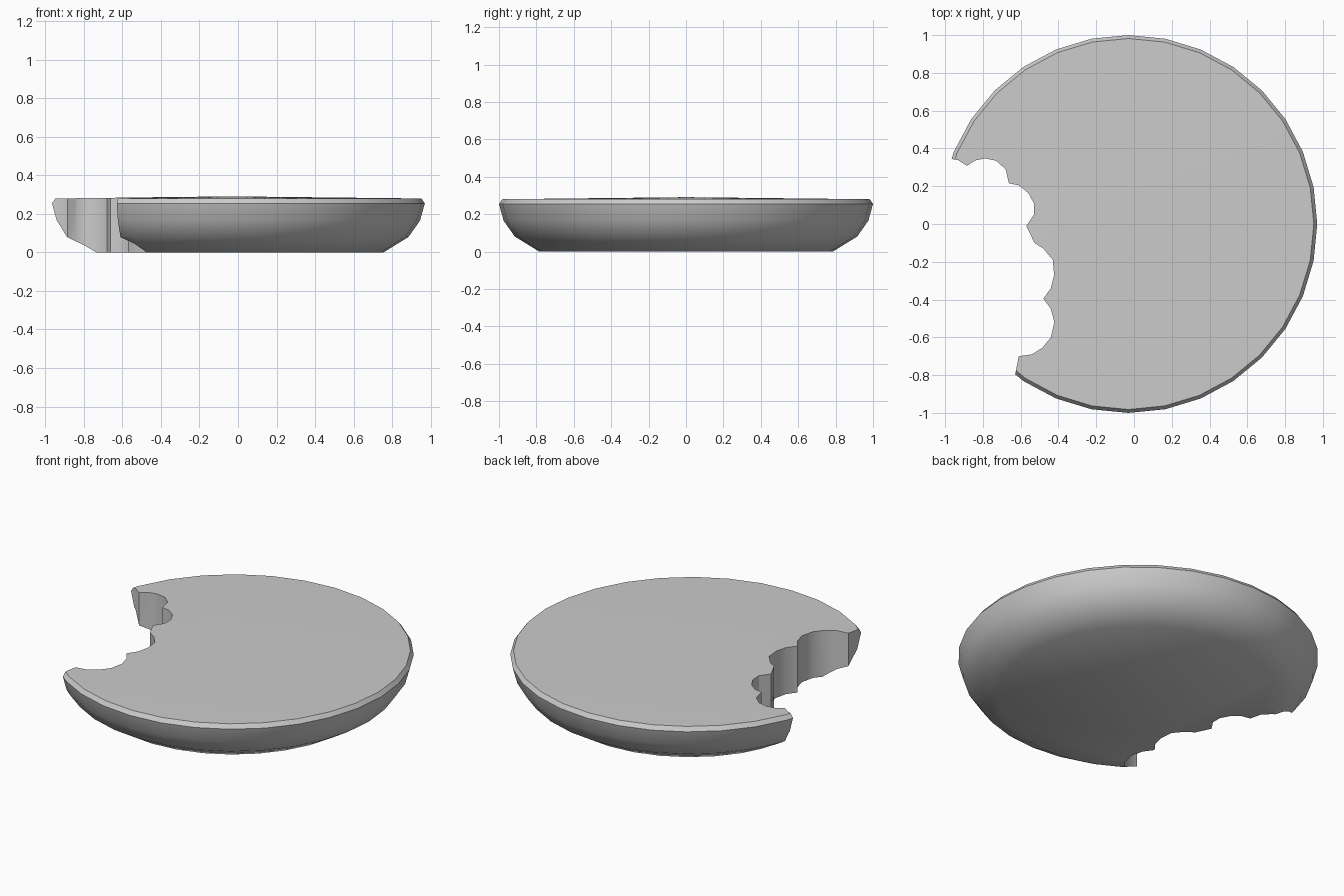
import bpy, bmesh
from math import sin, cos, tau, radians

if "Cube" in bpy.data.objects:
    bpy.data.objects.remove(bpy.data.objects["Cube"])

CX, SIDES = -0.03, 32


def new_object(name, bm):
    bmesh.ops.recalc_face_normals(bm, faces=bm.faces)
    mesh = bpy.data.meshes.new(name)
    bm.to_mesh(mesh)
    bm.free()
    obj = bpy.data.objects.new(name, mesh)
    bpy.context.collection.objects.link(obj)
    return obj


# Biscuit body: lathed rim profile (radius, height), slightly domed top
profile = [(0.785, 0.0), (0.915, 0.08), (0.975, 0.165), (1.0, 0.255), (0.982, 0.28)]
bm = bmesh.new()
rings = [[bm.verts.new((CX + r * cos(tau * i / SIDES), r * sin(tau * i / SIDES), z))
          for i in range(SIDES)] for r, z in profile]
for a, b in zip(rings, rings[1:]):
    for i in range(SIDES):
        j = (i + 1) % SIDES
        bm.faces.new((a[i], a[j], b[j], b[i]))
bm.faces.new(rings[0])
centre = bm.verts.new((CX, 0, 0.291))
for i in range(SIDES):
    bm.faces.new((rings[-1][i], rings[-1][(i + 1) % SIDES], centre))
biscuit = new_object("biscuit", bm)

# Bite cutter: scalloped outline extruded straight up
bite = [(-1.3, 0.37), (-1.0, 0.35), (-0.93, 0.338), (-0.885, 0.308), (-0.84, 0.337),
        (-0.79, 0.347), (-0.73, 0.335), (-0.68, 0.29), (-0.662, 0.215), (-0.61, 0.205),
        (-0.56, 0.165), (-0.53, 0.11), (-0.53, 0.05), (-0.57, -0.01), (-0.527, -0.1),
        (-0.48, -0.13), (-0.43, -0.19), (-0.423, -0.27), (-0.44, -0.34), (-0.48, -0.395),
        (-0.44, -0.45), (-0.422, -0.52), (-0.44, -0.6), (-0.485, -0.655), (-0.54, -0.69),
        (-0.61, -0.70), (-0.628, -0.79), (-0.66, -0.95), (-1.3, -0.95)]
bm = bmesh.new()
face = bm.faces.new([bm.verts.new((x, y, -0.2)) for x, y in bite])
extruded = bmesh.ops.extrude_face_region(bm, geom=[face])
bmesh.ops.translate(bm, vec=(0, 0, 0.8),
                    verts=[v for v in extruded["geom"] if isinstance(v, bmesh.types.BMVert)])
# keep the cutter a closed solid
if not all(e.is_manifold for e in bm.edges):
    bmesh.ops.holes_fill(bm, edges=[e for e in bm.edges if e.is_boundary])
cutter = new_object("bite_cutter", bm)
cutter.hide_render = True

# Take the bite out of the biscuit
bpy.context.view_layer.objects.active = biscuit
biscuit.select_set(True)
mod = biscuit.modifiers.new("bite", 'BOOLEAN')
mod.operation = 'DIFFERENCE'
mod.solver = 'EXACT'
mod.object = cutter
bpy.ops.object.modifier_apply(modifier=mod.name)
bpy.data.objects.remove(cutter, do_unlink=True)
bpy.ops.object.shade_smooth_by_angle(angle=radians(32))
